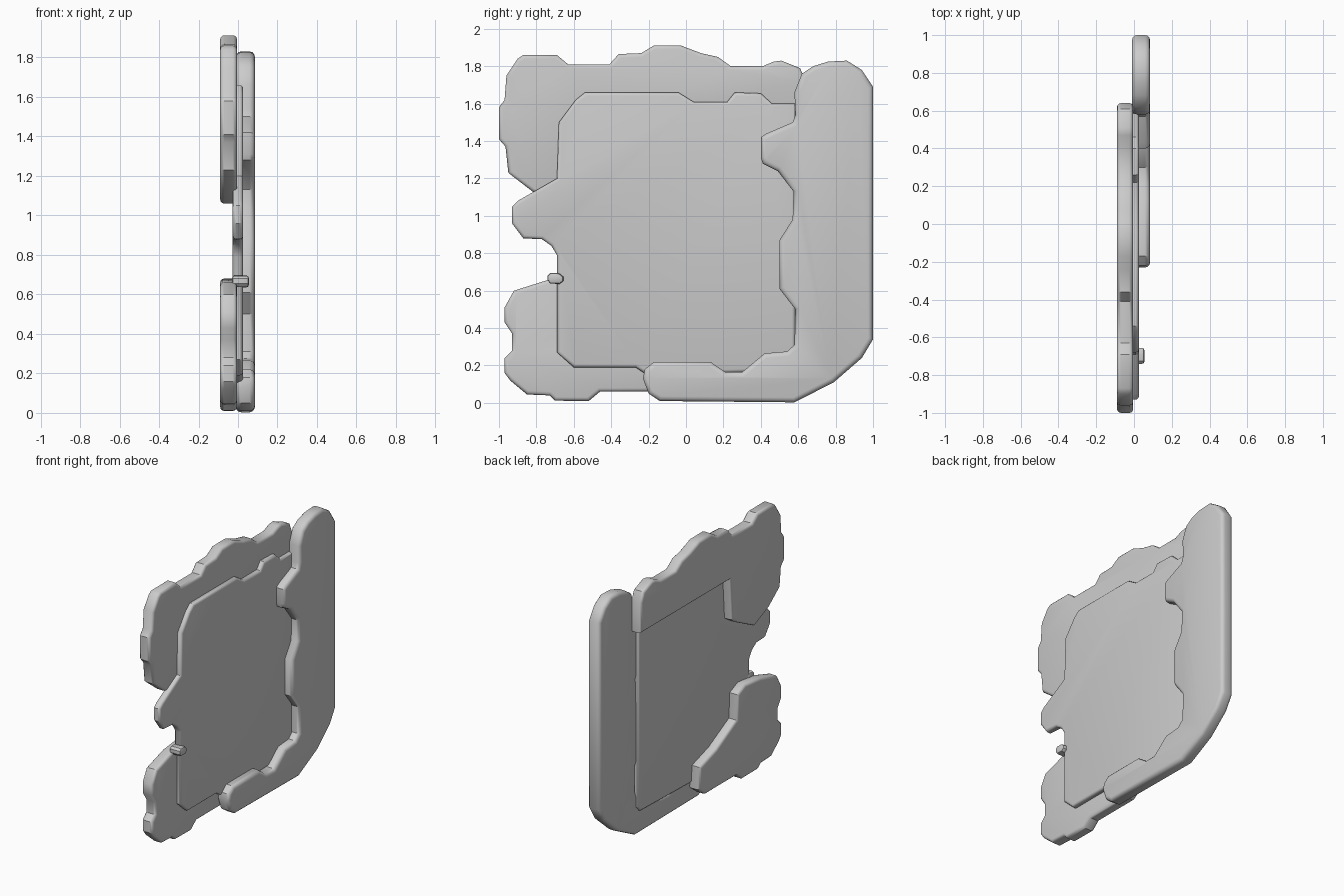
import bpy, bmesh


def slab(name, outline, x0, x1, bevel, segments=3):
    """Extrude a (y, z) outline from x0 to x1 and round both rims."""
    bm = bmesh.new()
    face = bm.faces.new([bm.verts.new((x0, y, z)) for y, z in outline])
    ext = bmesh.ops.extrude_face_region(bm, geom=[face], use_keep_orig=True)
    top = [v for v in ext["geom"] if isinstance(v, bmesh.types.BMVert)]
    bmesh.ops.translate(bm, verts=top, vec=(x1 - x0, 0, 0))
    bmesh.ops.recalc_face_normals(bm, faces=bm.faces)
    rims = [e for e in bm.edges if abs(e.verts[0].co.x - e.verts[1].co.x) < 1e-6]
    bmesh.ops.bevel(bm, geom=rims, offset=bevel, segments=segments,
                    profile=0.5, affect='EDGES', clamp_overlap=True)
    mesh = bpy.data.meshes.new(name)
    bm.to_mesh(mesh)
    bm.free()
    obj = bpy.data.objects.new(name, mesh)
    bpy.context.collection.objects.link(obj)
    bpy.ops.object.select_all(action='DESELECT')
    obj.select_set(True)
    bpy.context.view_layer.objects.active = obj
    bpy.ops.object.shade_smooth_by_angle(angle=0.6)
    return obj


# Central thin panel with a lobe on one side
slab("center_panel", [
    (-.69, .27), (-.60, .19), (-.27, .19), (-.21, .15), (.55, .17), (.585, .21),
    (.585, 1.60), (.46, 1.60), (.40, 1.655), (.26, 1.66), (.22, 1.61), (.04, 1.61),
    (-.04, 1.66), (-.54, 1.66), (-.59, 1.62), (-.68, 1.50), (-.69, 1.20),
    (-.90, 1.08), (-.93, 1.05), (-.93, .96), (-.87, .88), (-.77, .875),
    (-.72, .84), (-.69, .79)], -.027, .026, .018)

# L-shaped raised border on the far side and bottom
slab("side_border", [
    (.58, 1.66), (.62, 1.76), (.68, 1.80), (.76, 1.825), (.86, 1.83), (.94, 1.78),
    (1, 1.69), (1, .34), (.94, .24), (.79, .11), (.58, .003), (-.14, .01),
    (-.20, .05), (-.23, .13), (-.22, .18), (-.17, .22), (.13, .22), (.21, .165),
    (.30, .165), (.42, .265), (.54, .275), (.58, .31), (.585, .50), (.50, .61),
    (.50, .87), (.57, .98), (.575, 1.13), (.49, 1.24), (.41, 1.28), (.40, 1.31),
    (.40, 1.42), (.43, 1.44), (.57, 1.50), (.585, 1.54)], -.01, .085, .026)

# Wavy plate behind the top corner
slab("upper_plate", [
    (.64, 1.50), (.64, 1.72), (.61, 1.79), (.51, 1.83), (.47, 1.825), (.41, 1.80),
    (.24, 1.80), (.17, 1.85), (.08, 1.87), (0, 1.90), (-.03, 1.912), (-.17, 1.912),
    (-.24, 1.87), (-.36, 1.865), (-.41, 1.81), (-.63, 1.81), (-.69, 1.86),
    (-.87, 1.86), (-.90, 1.84), (-.96, 1.75), (-.97, 1.62), (-1, 1.58), (-1, 1.41),
    (-.965, 1.37), (-.95, 1.23), (-.82, 1.13), (-.66, 1.06), (-.46, 1.16),
    (-.40, 1.20), (-.38, 1.50)], -.09, -.005, .02)

# Wavy plate behind the bottom corner
slab("lower_plate", [
    (-.73, .66), (-.92, .60), (-.97, .51), (-.97, .43), (-.93, .37), (-.93, .28),
    (-.97, .24), (-.97, .16), (-.94, .12), (-.85, .045), (-.73, .04), (-.70, .012),
    (-.52, .01), (-.46, .06), (-.10, .06), (-.02, .12), (-.03, .28), (-.22, .34),
    (-.45, .46), (-.46, .64), (-.55, .68)], -.09, -.005, .02)

# Small peg on the edge of the panel
slab("peg", [
    (-.74, .655), (-.725, .638), (-.675, .636), (-.656, .652), (-.656, .675),
    (-.675, .69), (-.69, .695), (-.725, .694), (-.74, .68)], -.03, .055, .012, 2)
